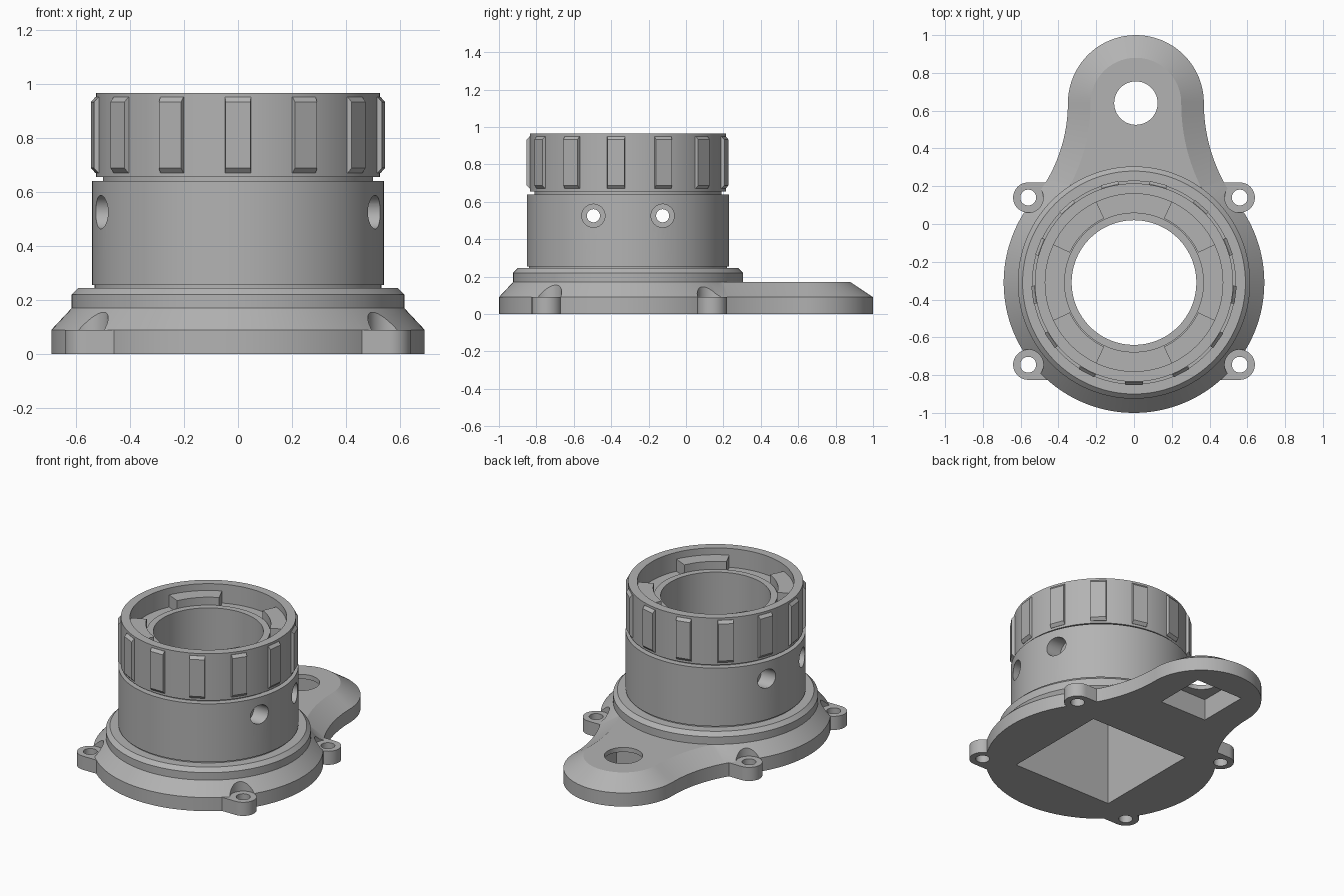
import bpy, bmesh, math
from mathutils import Matrix, Vector

if "Cube" in bpy.data.objects:
    bpy.data.objects.remove(bpy.data.objects["Cube"], do_unlink=True)

CY = -0.31          # y of the main axis
BASE_R = 0.69
LOBE = Vector((0.01, 0.64))
BORE = 0.33

grey = bpy.data.materials.new("plain grey")
grey.use_nodes = True
colour = (0.45, 0.45, 0.45, 1)
grey.diffuse_color = colour
grey.node_tree.nodes["Principled BSDF"].inputs["Base Color"].default_value = colour


def make(name, bm):
    bmesh.ops.recalc_face_normals(bm, faces=bm.faces[:])
    mesh = bpy.data.meshes.new(name)
    bm.to_mesh(mesh)
    bm.free()
    mesh.materials.append(grey)
    ob = bpy.data.objects.new(name, mesh)
    bpy.context.collection.objects.link(ob)
    return ob


def loft(name, rings, closed=False):
    """Skin equal-length rings; cap the ends or join last to first."""
    bm = bmesh.new()
    loops = [[bm.verts.new(p) for p in ring] for ring in rings]
    pairs = list(zip(loops, loops[1:]))
    if closed:
        pairs.append((loops[-1], loops[0]))
    else:
        bm.faces.new(loops[0])
        bm.faces.new(loops[-1])
    for a, b in pairs:
        for i in range(len(a)):
            j = (i + 1) % len(a)
            bm.faces.new((a[i], a[j], b[j], b[i]))
    return make(name, bm)


def lathe(name, profile, steps=128):
    """Turn a closed (radius, z) profile round the main axis."""
    angles = [math.tau * i / steps for i in range(steps)]
    return loft(name, [[(r * math.cos(a), CY + r * math.sin(a), z) for a in angles]
                       for r, z in profile], closed=True)


def cylinder(name, x, y, r, z0, z1, steps=48):
    angles = [math.tau * i / steps for i in range(steps)]
    return loft(name, [[(x + r * math.cos(a), y + r * math.sin(a), z) for a in angles]
                       for z in (z0, z1)])


def box(name, x0, x1, y0, y1, z0, z1):
    return loft(name, [[(x0, y0, z), (x1, y0, z), (x1, y1, z), (x0, y1, z)]
                       for z in (z0, z1)])


def combine(ob, others, operation):
    for other in others:
        mod = ob.modifiers.new("combine", "BOOLEAN")
        mod.operation = operation
        mod.solver = "EXACT"
        mod.object = other
        bpy.context.view_layer.objects.active = ob
        bpy.ops.object.modifier_apply(modifier=mod.name)
        bpy.data.objects.remove(other, do_unlink=True)


def smooth(ob):
    bpy.ops.object.select_all(action="DESELECT")
    ob.select_set(True)
    bpy.context.view_layer.objects.active = ob
    bpy.ops.object.shade_smooth_by_angle(angle=math.radians(25))


# Flange: stepped round plate
flange = lathe("base_flange", [(0.2, 0), (BASE_R, 0), (BASE_R, 0.09), (0.615, 0.17),
                               (0.615, 0.22), (0.59, 0.245), (0.2, 0.245)])


# Arm: round lobe blended into the flange with concave sides
def arm_outline(inset, z, steps=20):
    rise = LOBE.y - CY
    sides = []
    for s in (1, -1):
        d = 0.36 + s * LOBE.x
        R = (d * d + rise * rise - BASE_R ** 2) / (2 * (BASE_R - d))
        end = math.asin(rise / (R + BASE_R))
        arc = []
        for i in range(steps):
            a = math.pi + end * (1 - i / steps)
            arc.append((s * (d + R + (R + inset) * math.cos(a)),
                        LOBE.y + (R + inset) * math.sin(a), z))
        sides.append(arc)
    r = 0.36 - inset
    lobe = [(LOBE.x + r * math.cos(math.pi * i / 40),
             LOBE.y + r * math.sin(math.pi * i / 40), z) for i in range(41)]
    return sides[0] + lobe + sides[1][::-1] + [(0, CY, z)]


arm = loft("arm", [arm_outline(0, 0), arm_outline(0, 0.09), arm_outline(0.12, 0.17)])
combine(flange, [arm], "UNION")

# Screw ears with counterbores and holes
for s in (1, -1):
    for y in (0.14, -0.745):
        x = 0.56 * s
        combine(flange, [cylinder("seat_cutter", x, y, 0.08, 0.09, 0.3)], "DIFFERENCE")
        ear = cylinder("ear", x, y, 0.08, 0, 0.09)
        web = box("web", min(x, 0.4 * s), max(x, 0.4 * s), y - 0.08, y + 0.08, 0, 0.09)
        combine(flange, [ear, web], "UNION")
        combine(flange, [cylinder("hole_cutter", x, y, 0.042, -0.1, 0.3)], "DIFFERENCE")


# Square sockets underneath, round hole through the lobe
def socket(x, y, half, top):
    return box("socket_cutter", x - half, x + half, y - half, y + half, -0.1, top)


combine(flange, [socket(0, CY, 0.36, 0.58),
                 socket(LOBE.x, LOBE.y, 0.17, 0.14),
                 cylinder("lobe_cutter", LOBE.x, LOBE.y, 0.115, -0.1, 0.3)], "DIFFERENCE")
smooth(flange)

# Barrel with neck grooves, grip collar and recessed mouth
barrel = lathe("barrel", [(BORE, 0.24), (0.53, 0.24), (0.53, 0.255), (0.54, 0.255),
                          (0.54, 0.64), (0.5, 0.64), (0.5, 0.655), (0.525, 0.655),
                          (0.525, 0.965), (0.47, 0.965), (0.47, 0.84), (0.37, 0.84),
                          (0.37, 0.87), (BORE, 0.87)])
combine(barrel, [socket(0, CY, 0.36, 0.58)], "DIFFERENCE")

# Stepped cross holes through the barrel walls
for y in (CY - 0.185, CY + 0.185):
    for r, x0, x1 in ((0.062, 0.42, 0.7), (0.062, -0.7, -0.42), (0.035, -0.7, 0.7)):
        cutter = cylinder("cross_cutter", 0, 0, r, x0, x1)
        cutter.data.transform(Matrix.Translation((0, y, 0.525))
                              @ Matrix.Rotation(math.pi / 2, 4, "Y"))
        combine(barrel, [cutter], "DIFFERENCE")
smooth(barrel)

# Grip ribs with bevelled edges
for i in range(13):
    rib = loft("grip_rib", [[(sx * w, -r, z) for sx, z in
                             ((-1, 0.67 + e), (1, 0.67 + e), (1, 0.95 - e), (-1, 0.95 - e))]
                            for r, w, e in ((0.5, 0.048, 0), (0.526, 0.048, 0),
                                            (0.542, 0.046, 0.018))])
    rib.data.transform(Matrix.Translation((0, CY, 0))
                       @ Matrix.Rotation(math.tau * i / 13, 4, "Z"))

# Four locking tabs inside the mouth
for i in range(4):
    mid = math.pi / 4 + i * math.pi / 2
    angles = [mid + math.radians(-20 + 4 * k) for k in range(11)]
    tab = loft("locking_tab", [[(r * math.cos(a), CY + r * math.sin(a), z)
                                for r, row in ((0.48, angles), (0.375, angles[::-1]))
                                for a in row] for z in (0.83, 0.92)])
    smooth(tab)
